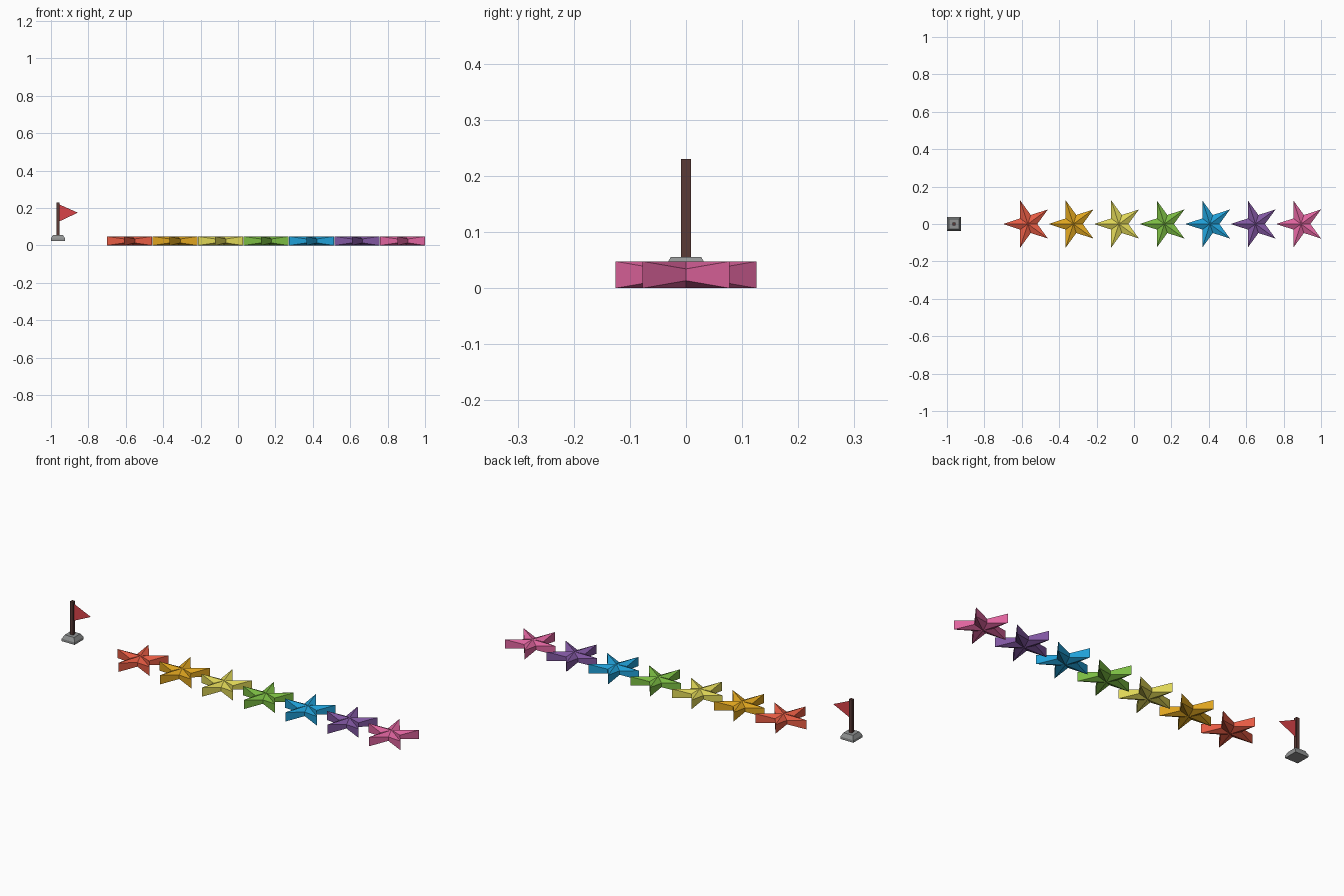
import bpy, math

if "Cube" in bpy.data.objects:
    bpy.data.objects.remove(bpy.data.objects["Cube"])


def material(name, hex_code):
    def lin(c):
        return c / 12.92 if c <= 0.04045 else ((c + 0.055) / 1.055) ** 2.4
    rgb = [lin(int(hex_code[i:i + 2], 16) / 255) for i in (0, 2, 4)]
    m = bpy.data.materials.new(name)
    m.diffuse_color = (*rgb, 1.0)
    m.use_nodes = True
    m.node_tree.nodes["Principled BSDF"].inputs["Base Color"].default_value = m.diffuse_color
    return m


def build(name, verts, faces, mat, location):
    me = bpy.data.meshes.new(name)
    me.from_pydata(verts, [], faces)
    me.materials.append(mat)
    ob = bpy.data.objects.new(name, me)
    ob.location = location
    bpy.context.collection.objects.link(ob)
    return ob


def lofted_square(name, rings, mat, location):
    """Closed square solid through (half width, z) rings, bottom to top."""
    verts = [(sx * h, sy * h, z) for h, z in rings
             for sx, sy in ((-1, -1), (1, -1), (1, 1), (-1, 1))]
    faces = [(3, 2, 1, 0)]
    for r in range(len(rings) - 1):
        for i in range(4):
            a, b = r * 4 + i, r * 4 + (i + 1) % 4
            faces.append((a, b, b + 4, a + 4))
    top = 4 * (len(rings) - 1)
    faces.append((top, top + 1, top + 2, top + 3))
    return build(name, verts, faces, mat, location)


# Faceted stars: level ridges run to the tips, valleys pinch at inner corners
R, INNER, HALF, PINCH = 0.1325, 0.0506, 0.024, 0.0105


def star(name, mat, x):
    verts = [(0, 0, HALF), (0, 0, -HALF)]
    for i in range(10):
        a = math.pi * i / 5
        r, h = (R, HALF) if i % 2 else (INNER, PINCH)
        verts += [(r * math.cos(a), r * math.sin(a), h),
                  (r * math.cos(a), r * math.sin(a), -h)]
    faces = []
    for i in range(10):
        a, b = 2 + 2 * i, 2 + 2 * ((i + 1) % 10)
        faces += [(0, a, b), (1, b + 1, a + 1), (a + 1, b + 1, b, a)]
    return build(name, verts, faces, mat, (x, 0, HALF))


star_colours = [("red", "E55B43"), ("orange", "DEA41F"), ("yellow", "DED557"),
                ("green", "7ABB42"), ("blue", "209FD6"), ("purple", "8056A0"),
                ("pink", "DF649E")]
for n, (colour, code) in enumerate(star_colours):
    star(colour + "_star", material(colour, code), -0.5675 + 0.2434 * n)

# Flag marker: chamfered stone base, square pole, triangular pennant
FX = -0.9625
lofted_square("flag_base", [(0.0375, 0.024), (0.0375, 0.037), (0.027, 0.056)],
              material("stone grey", "929494"), (FX, 0, 0))
lofted_square("flag_pole", [(0.0085, 0.05), (0.0085, 0.23)],
              material("dark brown", "5A3A36"), (FX, 0, 0))
build("pennant", [(0.0, 0, 0.222), (0.0, 0, 0.125), (0.106, 0, 0.175)],
      [(0, 1, 2)], material("flag red", "D94449"), (FX, 0, 0))
